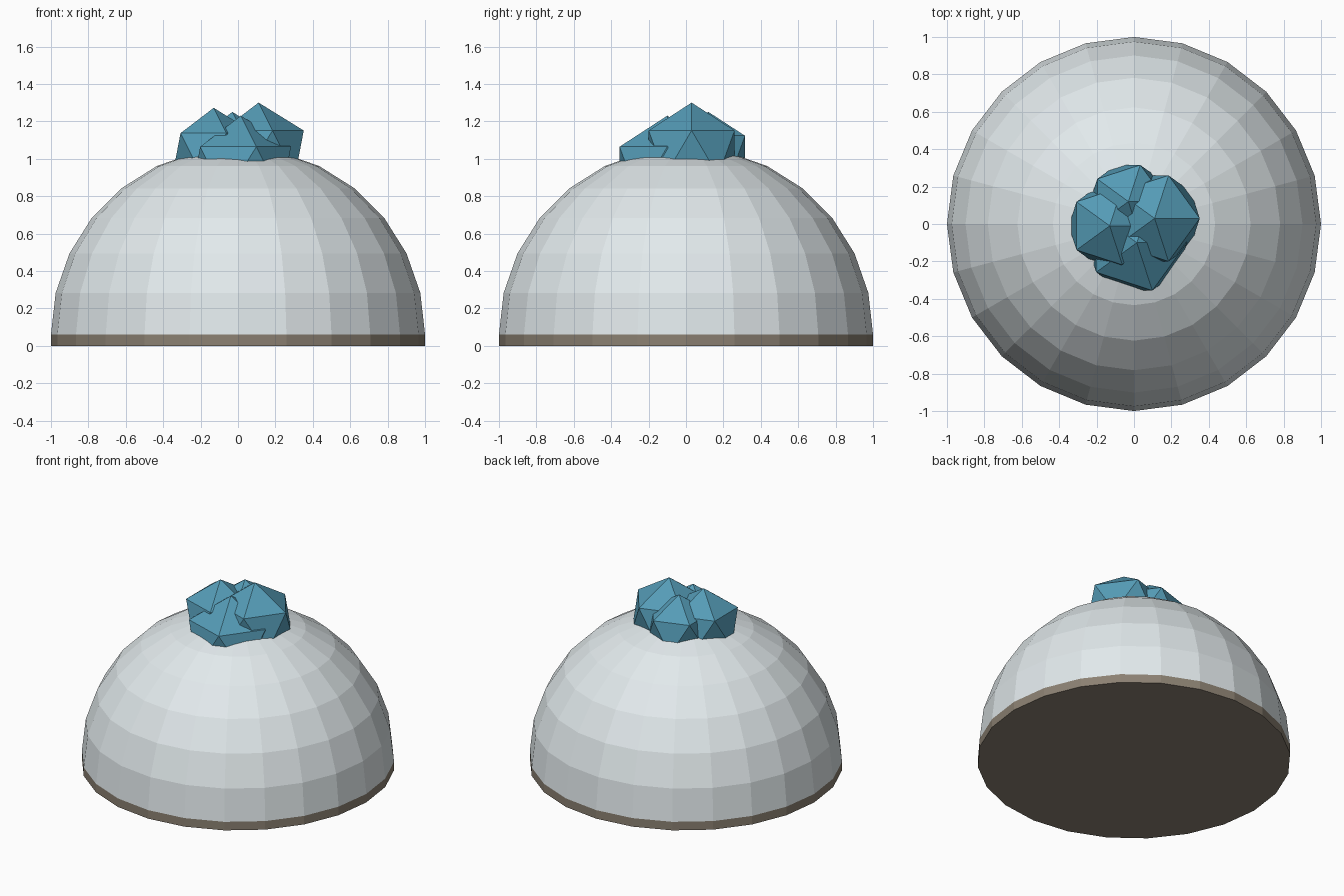
import bpy, bmesh, math

if "Cube" in bpy.data.objects:
    bpy.data.objects.remove(bpy.data.objects["Cube"])


def material(name, rgb):
    m = bpy.data.materials.new(name)
    m.diffuse_color = (*rgb, 1)
    m.use_nodes = True
    m.node_tree.nodes["Principled BSDF"].inputs["Base Color"].default_value = m.diffuse_color
    return m


def finish(obj, name, mat):
    obj.name = name
    obj.data.materials.append(mat)
    return obj


shell = material("pale_shell", (0.76, 0.82, 0.84))
stone = material("brown_base", (0.26, 0.22, 0.17))
blue = material("blue_lump", (0.09, 0.33, 0.47))

SEGMENTS = 24
BASE_H = 0.06

# Thin base disc
bpy.ops.mesh.primitive_cylinder_add(vertices=SEGMENTS, radius=1, depth=BASE_H,
                                    location=(0, 0, BASE_H / 2))
finish(bpy.context.object, "base_disc", stone)

# Faceted dome: upper half of a sphere
bpy.ops.mesh.primitive_uv_sphere_add(segments=SEGMENTS, ring_count=14, radius=1,
                                     location=(0, 0, BASE_H))
dome = finish(bpy.context.object, "dome", shell)
bm = bmesh.new()
bm.from_mesh(dome.data)
bmesh.ops.delete(bm, geom=[v for v in bm.verts if v.co.z < -0.01], context='VERTS')
bm.to_mesh(dome.data)
bm.free()

# Cluster of faceted lumps on top: radius, centre
lumps = {
    "lump_right": (0.27, (0.11, 0.03, 1.03)),
    "lump_left": (0.245, (-0.13, -0.01, 1.027)),
    "lump_back": (0.23, (-0.03, 0.12, 1.02)),
    "lump_front": (0.30, (0.015, -0.10, 0.93)),
}
for name, (radius, centre) in lumps.items():
    bpy.ops.mesh.primitive_ico_sphere_add(subdivisions=1, radius=radius, location=centre)
    finish(bpy.context.object, name, blue)
